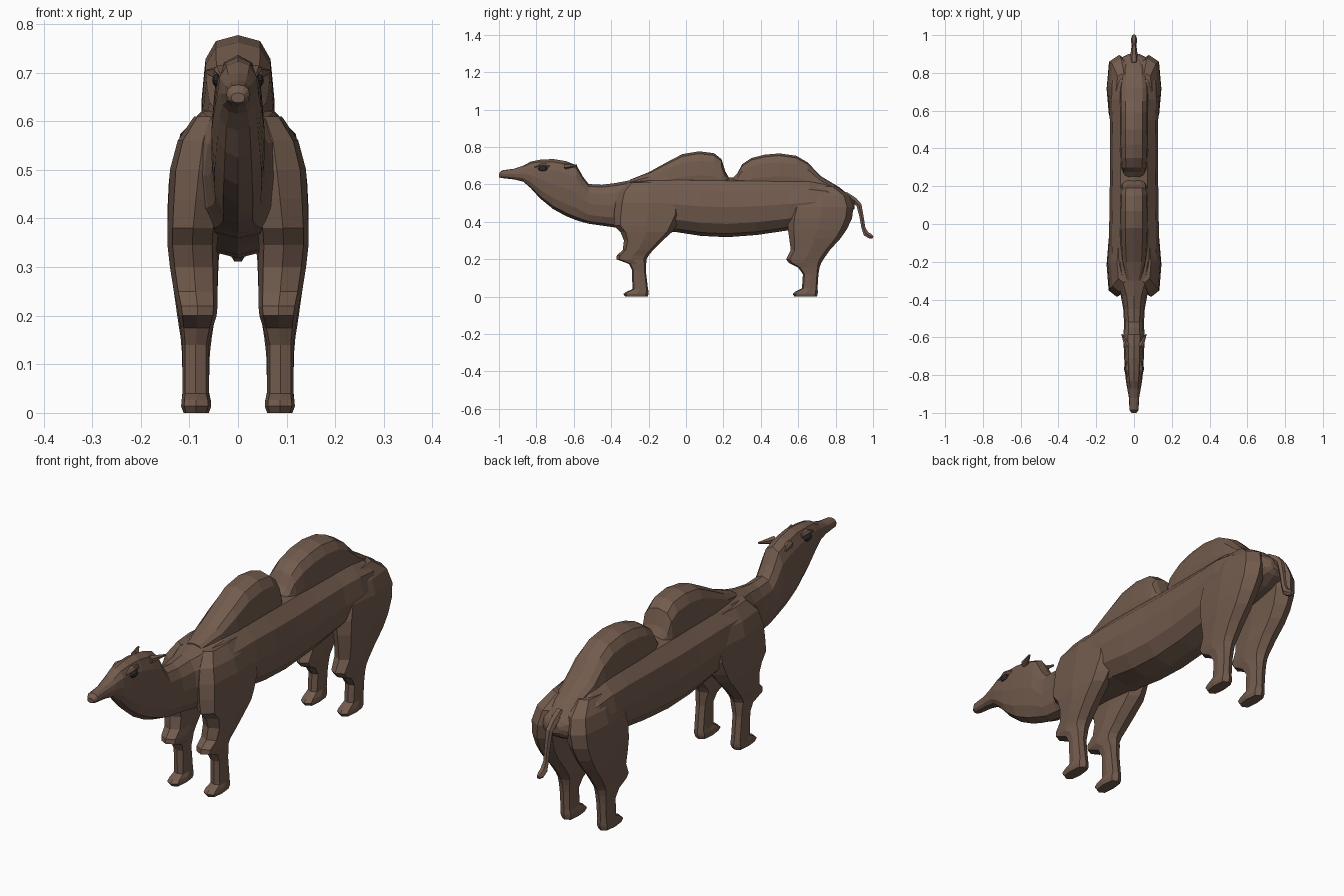
import bpy, bmesh, math
from mathutils import Vector


def material(name, rgb):
    m = bpy.data.materials.new(name)
    m.diffuse_color = (*rgb, 1)
    return m


BROWN = material("brown_hide", (0.17, 0.105, 0.075))
DARK = material("dark_eye", (0.025, 0.025, 0.025))


def spow(v, e):
    return math.copysign(abs(v) ** e, v)


def loft(name, rings, mat=BROWN):
    """Skin a list of equal-length point rings with flat quads and capped ends."""
    bm = bmesh.new()
    vs = [[bm.verts.new(p) for p in r] for r in rings]
    n = len(vs[0])
    for a, b in zip(vs, vs[1:]):
        for i in range(n):
            j = (i + 1) % n
            bm.faces.new((a[i], a[j], b[j], b[i]))
    bm.faces.new(vs[0])
    bm.faces.new(vs[-1])
    bmesh.ops.recalc_face_normals(bm, faces=bm.faces)
    me = bpy.data.meshes.new(name)
    bm.to_mesh(me)
    bm.free()
    me.materials.append(mat)
    ob = bpy.data.objects.new(name, me)
    bpy.context.collection.objects.link(ob)
    return ob


def oval(n, e):
    return [(spow(math.cos(2 * math.pi * i / n), e), spow(math.sin(2 * math.pi * i / n), e))
            for i in range(n)]


def along_y(stations, n=12, e=0.85):
    """Stations: y, top z, bottom z, half width."""
    return [[(w * c, y, (t + b) / 2 + (t - b) / 2 * s) for c, s in oval(n, e)]
            for y, t, b, w in stations]


def along_z(stations, side, n=8, e=0.65):
    """Stations: z, front y, back y, inner x, outer x."""
    return [[(side * ((x0 + x1) / 2 + (x1 - x0) / 2 * c), (y0 + y1) / 2 + (y1 - y0) / 2 * s, z)
             for c, s in oval(n, e)] for z, y0, y1, x0, x1 in stations]


# head, neck and trunk in one skin
head_neck = [
    (-1.0, .658, .638, .014), (-.985, .675, .634, .024), (-.92, .684, .627, .027),
    (-.87, .70, .615, .036), (-.83, .722, .58, .043), (-.78, .732, .525, .048),
    (-.71, .736, .468, .052), (-.64, .724, .43, .055), (-.585, .702, .408, .055),
    (-.55, .64, .398, .054), (-.52, .602, .39, .053), (-.45, .598, .38, .057)]
trunk = [
    (-.38, .607, .37, .07), (-.3, .622, .36, .11), (-.2, .635, .355, .13),
    (-.05, .64, .345, .132), (.08, .64, .325, .13), (.22, .638, .318, .128),
    (.38, .637, .33, .126), (.55, .635, .355, .128), (.66, .63, .38, .134),
    (.75, .61, .40, .13), (.83, .568, .42, .105), (.885, .53, .45, .06), (.90, .51, .47, .03)]
loft("body", along_y(head_neck + trunk))

# two humps
front_hump = [(-.30, .625, .56, .04), (-.2, .665, .53, .065), (-.1, .72, .52, .072),
              (-.02, .762, .52, .074), (.07, .777, .52, .074), (.15, .767, .52, .072),
              (.19, .735, .52, .07), (.21, .67, .53, .066), (.23, .635, .55, .05)]
rear_hump = [(.25, .635, .55, .05), (.275, .66, .53, .062), (.30, .708, .52, .068),
             (.35, .741, .52, .072), (.42, .759, .52, .074), (.5, .766, .52, .075),
             (.59, .753, .52, .075), (.65, .718, .52, .075), (.72, .645, .52, .075),
             (.82, .585, .5, .06), (.88, .535, .5, .03)]
loft("front_hump", along_y(front_hump, 12, 0.7))
loft("rear_hump", along_y(rear_hump, 12, 0.7))

# legs with feet, knees and muscled upper ends
front_leg = [
    (0, -.325, -.205, .06, .112), (.014, -.335, -.2, .055, .117), (.026, -.32, -.2, .056, .116),
    (.04, -.287, -.203, .06, .114), (.14, -.288, -.215, .06, .114), (.175, -.305, -.213, .052, .118),
    (.2, -.372, -.21, .044, .122), (.22, -.37, -.2, .042, .125), (.25, -.338, -.175, .042, .132),
    (.3, -.332, -.125, .042, .14), (.345, -.35, -.075, .043, .145), (.38, -.385, -.05, .04, .145),
    (.44, -.385, -.02, .03, .143), (.5, -.378, -.02, .02, .14), (.56, -.36, -.05, .02, .124),
    (.61, -.31, -.1, .02, .09)]
hind_leg = [
    (0, .58, .70, .06, .112), (.014, .57, .704, .055, .117), (.026, .582, .705, .056, .116),
    (.045, .62, .703, .06, .114), (.12, .625, .708, .058, .115), (.155, .60, .714, .054, .118),
    (.18, .55, .723, .05, .122), (.2, .535, .735, .046, .125), (.25, .56, .77, .042, .132),
    (.31, .552, .825, .04, .14), (.36, .545, .86, .035, .144), (.42, .545, .888, .025, .145),
    (.48, .56, .895, .015, .142), (.54, .58, .875, .01, .126), (.59, .62, .80, .01, .095)]
for side, label in ((-1, "left"), (1, "right")):
    loft("front_leg_" + label, along_z(front_leg, side))
    loft("hind_leg_" + label, along_z(hind_leg, side))

    # eye
    bpy.ops.mesh.primitive_uv_sphere_add(segments=8, ring_count=6, radius=1,
                                         location=(side * .042, -.765, .684))
    eye = bpy.context.object
    eye.name = "eye_" + label
    eye.scale = (.011, .026, .014)
    eye.data.materials.append(DARK)

    # brow ridge
    loft("brow_" + label, [[(x + side * .036, y, z) for x, y, z in r] for r in along_y(
        [(-.81, .70, .69, .004), (-.77, .716, .694, .014), (-.73, .712, .69, .006)], 6, 1)])

    # ear, pointing back and outward
    bpy.ops.mesh.primitive_cone_add(vertices=6, radius1=.017, radius2=.004, depth=.07,
                                    location=(side * .05, -.615, .70))
    ear = bpy.context.object
    ear.name = "ear_" + label
    ear.rotation_euler = Vector((side * .4, .9, .05)).to_track_quat('Z', 'Y').to_euler()
    ear.data.materials.append(BROWN)

# tail: flat ring swept down a bent path
path = [(.85, .545, .02), (.90, .515, .018), (.925, .49, .016), (.938, .43, .013),
        (.948, .37, .012), (.962, .337, .016), (.985, .323, .015), (1.0, .318, .008)]
rings = []
for i, (y, z, r) in enumerate(path):
    a, b = path[max(i - 1, 0)], path[min(i + 1, len(path) - 1)]
    d = Vector((0, b[0] - a[0], b[1] - a[1])).normalized()
    side = Vector((1, 0, 0))
    up = d.cross(side)
    rings.append([Vector((0, y, z)) + side * r * c + up * r * s for c, s in oval(6, 1)])
loft("tail", rings)
